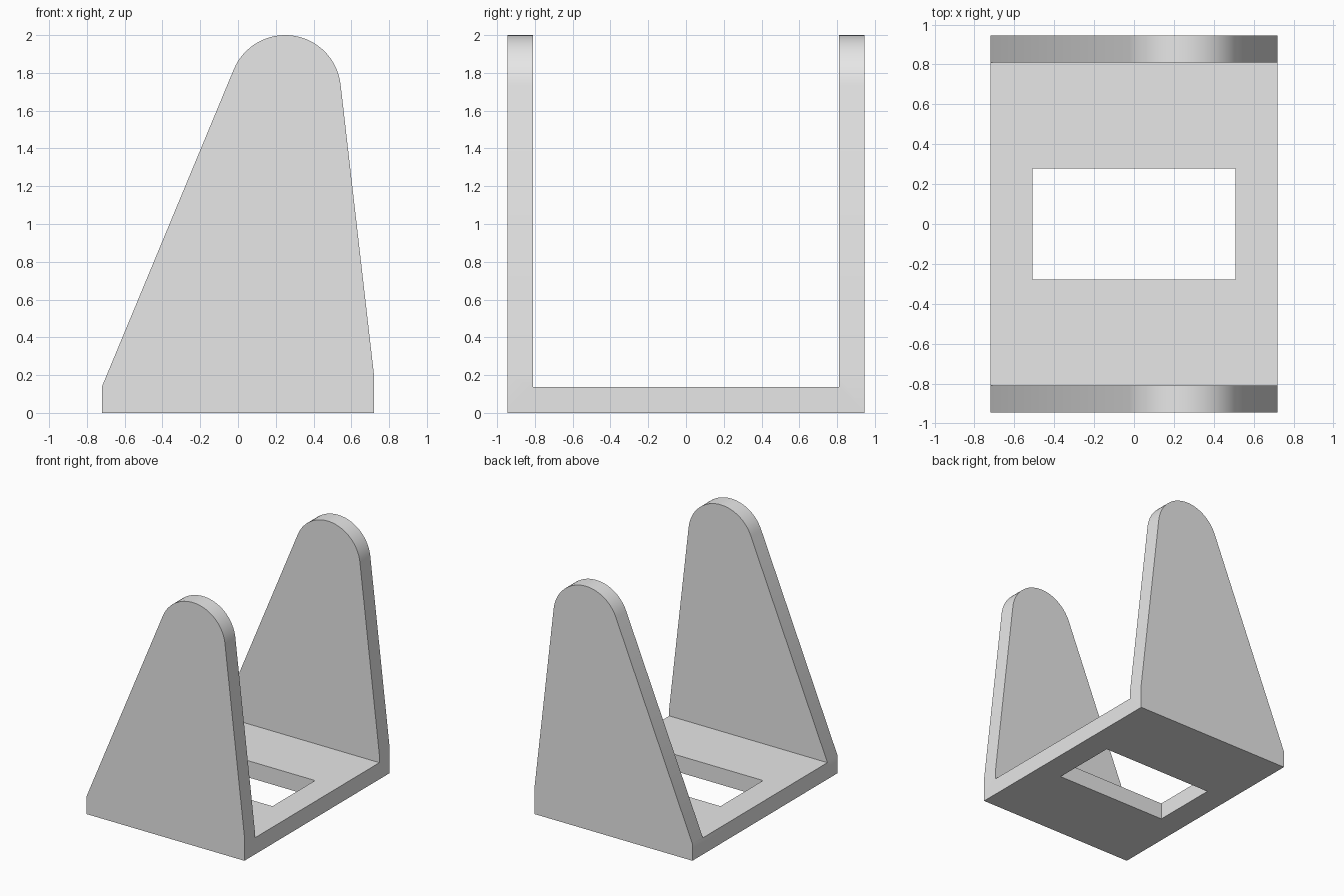
import bpy, bmesh, math

cube = bpy.data.objects.get("Cube")
if cube:
    bpy.data.objects.remove(cube, do_unlink=True)

HALF_X, HALF_Y = 0.72, 0.945
INNER_Y, FLOOR = 0.81, 0.137

grey = bpy.data.materials.new("plain_grey")
grey.use_nodes = True
grey.diffuse_color = (0.8, 0.8, 0.8, 1)
grey.node_tree.nodes["Principled BSDF"].inputs["Base Color"].default_value = (0.8, 0.8, 0.8, 1)


def extrude_profile(name, points, y0, y1):
    """Solid made by sweeping an x-z outline along y."""
    bm = bmesh.new()
    face = bm.faces.new([bm.verts.new((x, y0, z)) for x, z in points])
    swept = bmesh.ops.extrude_face_region(bm, geom=[face])["geom"]
    verts = [v for v in swept if isinstance(v, bmesh.types.BMVert)]
    bmesh.ops.translate(bm, verts=verts, vec=(0, y1 - y0, 0))
    bmesh.ops.recalc_face_normals(bm, faces=bm.faces)
    mesh = bpy.data.meshes.new(name)
    bm.to_mesh(mesh)
    bm.free()
    mesh.materials.append(grey)
    obj = bpy.data.objects.new(name, mesh)
    bpy.context.collection.objects.link(obj)
    return obj


def box(name, hx, hy, z0, z1):
    return extrude_profile(name, [(-hx, z0), (hx, z0), (hx, z1), (-hx, z1)], -hy, hy)


# Outline of the leaning cheek with a rounded tip
cx, radius = 0.25, 0.295
cz = 2 - radius
start, end, steps = math.radians(6.6), math.radians(157.5), 32
arc = [start + (end - start) * i / steps for i in range(steps + 1)]
outline = [(-HALF_X, 0), (HALF_X, 0), (HALF_X, 0.2)]
outline += [(cx + radius * math.cos(a), cz + radius * math.sin(a)) for a in arc]
outline.append((-HALF_X, 0.14))
bracket = extrude_profile("bracket", outline, -HALF_Y, HALF_Y)

# Clear the space between the cheeks, then the floor window
cutters = [box("gap_cutter", 1, INNER_Y, FLOOR, 3),
           box("window_cutter", 0.508, 0.277, -1, 1)]
for cutter in cutters:
    cutter.hide_render = True
    mod = bracket.modifiers.new(cutter.name, "BOOLEAN")
    mod.operation = "DIFFERENCE"
    mod.solver = "EXACT"
    mod.object = cutter

bpy.ops.object.select_all(action="DESELECT")
bracket.select_set(True)
bpy.context.view_layer.objects.active = bracket
for cutter in cutters:
    bpy.ops.object.modifier_apply(modifier=cutter.name)
for cutter in cutters:
    bpy.data.objects.remove(cutter, do_unlink=True)

# Smooth tips with crisp edges
bpy.ops.object.shade_smooth_by_angle(angle=math.radians(30))
